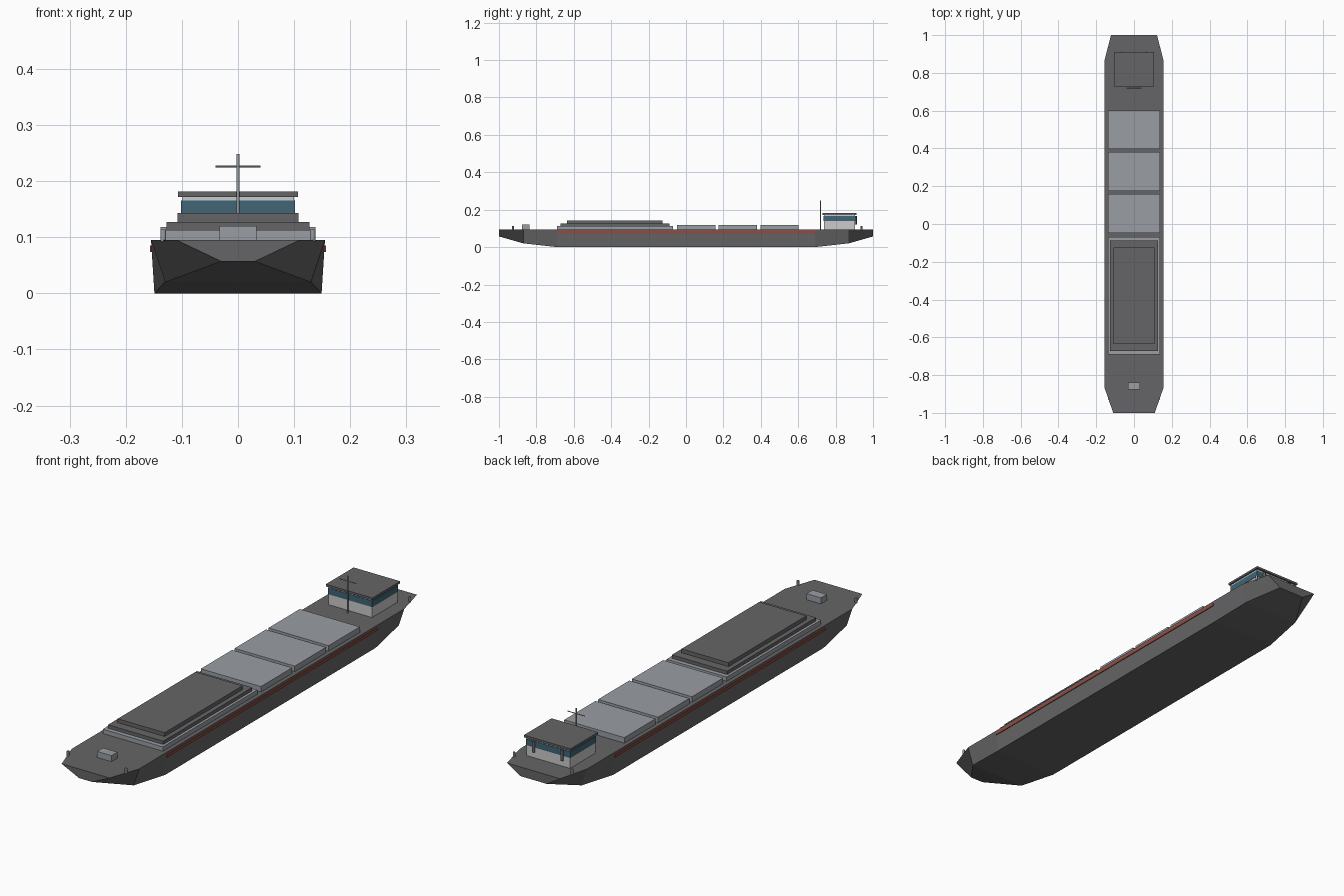
import bpy, bmesh, math

if "Cube" in bpy.data.objects:
    bpy.data.objects.remove(bpy.data.objects["Cube"])


def material(name, r, g, b):
    m = bpy.data.materials.new(name)
    m.diffuse_color = (r, g, b, 1)
    m.use_nodes = True
    m.node_tree.nodes["Principled BSDF"].inputs["Base Color"].default_value = m.diffuse_color
    return m


DARK = material("dark_grey", 0.13, 0.13, 0.135)
LIGHT = material("light_grey", 0.32, 0.34, 0.37)
WHITE = material("white_paint", 0.62, 0.63, 0.63)
GLASS = material("blue_glass", 0.05, 0.13, 0.18)
RED = material("red_paint", 0.35, 0.06, 0.04)


def finish(name, bm, mat):
    bmesh.ops.recalc_face_normals(bm, faces=bm.faces)
    me = bpy.data.meshes.new(name)
    bm.to_mesh(me)
    bm.free()
    me.materials.append(mat)
    ob = bpy.data.objects.new(name, me)
    bpy.context.collection.objects.link(ob)
    return ob


def box(name, x, y, z, mat):
    """Box from (min, max) ranges on each axis."""
    bm = bmesh.new()
    bmesh.ops.create_cube(bm, size=1)
    for v in bm.verts:
        v.co = [r[0] if c < 0 else r[1] for c, r in zip(v.co, (x, y, z))]
    return finish(name, bm, mat)


def rod(name, loc, radius, length, mat, rot=(0, 0, 0), sides=8):
    bpy.ops.mesh.primitive_cylinder_add(vertices=sides, radius=radius, depth=length,
                                        location=loc, rotation=rot)
    ob = bpy.context.object
    ob.name = name
    ob.data.materials.append(mat)
    bpy.ops.object.shade_smooth_by_angle(angle=math.radians(50))
    return ob


DECK = 0.095

# Hull lofted through cross-sections: y, deck half width, bottom half width, bottom z
sections = [(-1, 0.11, 0.03, 0.057), (-0.87, 0.155, 0.13, 0.02), (-0.69, 0.155, 0.149, 0),
            (0.69, 0.155, 0.149, 0), (0.87, 0.155, 0.13, 0.02), (1, 0.122, 0.06, 0.057)]
bm = bmesh.new()
rings = [[bm.verts.new(p) for p in ((-t, y, DECK), (t, y, DECK), (b, y, z), (-b, y, z))]
         for y, t, b, z in sections]
for a, c in zip(rings, rings[1:]):
    for i in range(4):
        j = (i + 1) % 4
        bm.faces.new((a[i], a[j], c[j], c[i]))
bm.faces.new(rings[0])
bm.faces.new(rings[-1])
finish("hull", bm, DARK)

# Rubbing strakes, bollards and exhausts on both sides
for s, side in ((-1, "left"), (1, "right")):
    box(f"rubbing_strake_{side}", sorted((s * 0.15, s * 0.157)), (-0.69, 0.69),
        (0.074, 0.085), RED)
    for y, end in ((-0.925, "bow"), (0.938, "stern")):
        rod(f"bollard_{end}_{side}", (s * 0.133, y, DECK + 0.008), 0.005, 0.022, LIGHT)
    rod(f"exhaust_{side}", (s * 0.065, 0.907, 0.143), 0.006, 0.046, DARK)

# Stepped cargo cover forward
box("cargo_coaming", (-0.138, 0.138), (-0.69, -0.07), (DECK, 0.113), LIGHT)
box("cargo_cover_lower", (-0.127, 0.127), (-0.672, -0.088), (0.113, 0.127), DARK)
box("cargo_cover_upper", (-0.108, 0.108), (-0.635, -0.125), (0.127, 0.143), DARK)

# Hatch covers
for i in range(3):
    y = -0.047 + 0.222 * i
    box(f"hatch_cover_{i + 1}", (-0.138, 0.138), (y, y + 0.205), (DECK, 0.118), LIGHT)

# Bow winch
box("winch_box", (-0.033, 0.033), (-0.877, -0.838), (DECK, 0.12), LIGHT)

# Wheelhouse
box("wheelhouse_walls", (-0.1, 0.1), (0.737, 0.903), (DECK, 0.172), WHITE)
box("window_band", (-0.102, 0.102), (0.735, 0.905), (0.139, 0.165), GLASS)
box("wheelhouse_roof", (-0.107, 0.107), (0.729, 0.911), (0.172, 0.181), DARK)

# Mast and crossbar
rod("mast", (0, 0.72, 0.1715), 0.0027, 0.153, LIGHT)
rod("mast_crossbar", (0, 0.72, 0.226), 0.0017, 0.08, LIGHT, (0, math.pi / 2, 0))
